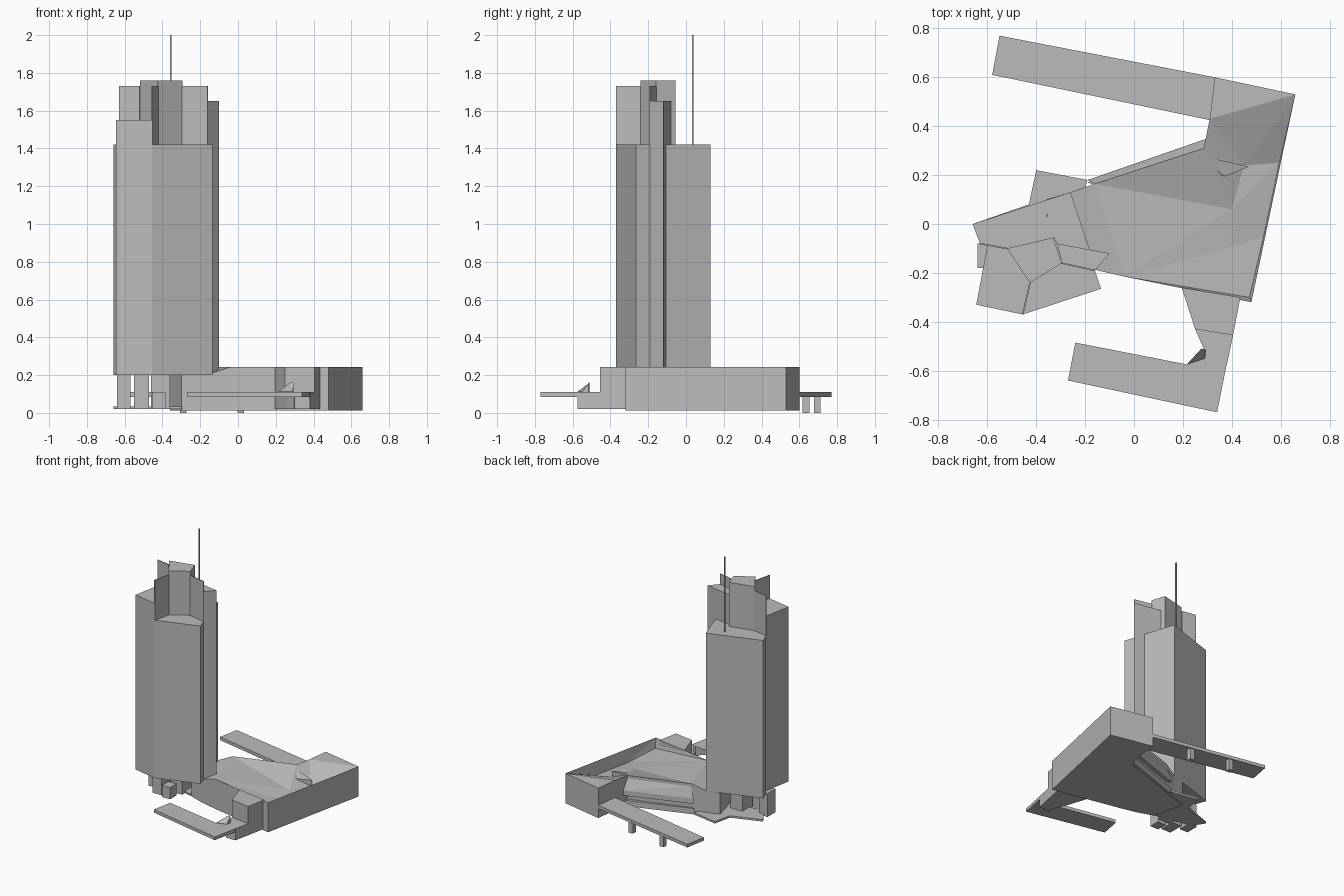
import bpy
import bmesh
from mathutils import Vector
from mathutils.geometry import delaunay_2d_cdt

default_cube = bpy.data.objects.get("Cube")
if default_cube:
    bpy.data.objects.remove(default_cube, do_unlink=True)

# One plain massing-model colour
grey = bpy.data.materials.new("plain_grey")
grey.use_nodes = True
colour = (0.5, 0.5, 0.5, 1)
grey.diffuse_color = colour
grey.node_tree.nodes["Principled BSDF"].inputs["Base Color"].default_value = colour


def prism(name, outline, bottom, top, dips=()):
    """Extrude an outline; points may carry their own top height, dips shape the roof."""
    rim = [(p[0], p[1], p[2] if len(p) > 2 else top) for p in outline]
    points = rim + list(dips)
    count = len(rim)
    flat, _, roof, origins, _, _ = delaunay_2d_cdt(
        [Vector(p[:2]) for p in points], [], [list(range(count))], 1, 1e-5)
    bm = bmesh.new()
    upper = [bm.verts.new((v.x, v.y, points[origins[i][0]][2])) for i, v in enumerate(flat)]
    lookup = {origin[0]: upper[i] for i, origin in enumerate(origins)}
    lower = [bm.verts.new((x, y, bottom)) for x, y, _ in rim]
    for face in roof:
        bm.faces.new([upper[i] for i in face])
    for i in range(count):
        j = (i + 1) % count
        bm.faces.new((lower[i], lower[j], lookup[j], lookup[i]))
    bm.faces.new(lower[::-1])
    bmesh.ops.recalc_face_normals(bm, faces=bm.faces)
    mesh = bpy.data.meshes.new(name)
    bm.to_mesh(mesh)
    bm.free()
    mesh.materials.append(grey)
    obj = bpy.data.objects.new(name, mesh)
    bpy.context.collection.objects.link(obj)
    return obj


def wall(name, start, end, bottom, top, thickness=0.006):
    """Thin upright screen between two plan points."""
    a, b = Vector(start), Vector(end)
    side = (b - a).orthogonal().normalized() * thickness / 2
    return prism(name, [a + side, b + side, b - side, a - side], bottom, top)


def box(name, x, y, half_x, half_y, bottom, top):
    return prism(name, [(x - half_x, y - half_y), (x + half_x, y - half_y),
                        (x + half_x, y + half_y), (x - half_x, y + half_y)], bottom, top)


# Plan corners shared by the tower parts
SOFFIT, SHOULDER = 0.2, 1.42
slab_west, slab_north, slab_east = (-0.66, 0), (-0.26, 0.13), (-0.18, -0.11)
bay_back, bay_west, prow = (-0.63, -0.08), (-0.645, -0.33), (-0.455, -0.37)
core_west, core_north = (-0.52, -0.1), (-0.33, -0.055)
core_east, core_south = (-0.295, -0.16), (-0.425, -0.24)
front_east, notch = (-0.135, -0.265), (-0.16, -0.19)
fin_tip, fin_back = (-0.1, -0.12), (-0.315, -0.08)

# Tower shafts
prism("rear_slab", [slab_west, bay_back, core_west, core_north, fin_back,
                    slab_east, slab_north], SOFFIT, SHOULDER)
prism("west_bay", [bay_back, (-0.6, -0.09), bay_west, prow, core_south, core_west],
      SOFFIT, 1.55)
prism("front_bay", [prow, front_east, notch, core_east, core_south], SOFFIT, SHOULDER)
prism("core_shaft", [core_west, core_south, core_east, core_north], SOFFIT, 1.76)
prism("east_fin", [fin_back, core_east, notch, fin_tip], SOFFIT, 1.65)

# Crown screens and mast
for name, start, end in (("west_screen", bay_back, core_west),
                         ("prow_screen", prow, core_south),
                         ("east_screen", core_east, notch)):
    wall(name, start, end, SHOULDER, 1.73)
box("mast", -0.355, 0.035, 0.004, 0.004, SHOULDER, 2)

# Open ground storey below the tower
prism("entrance_plate", [slab_west, (-0.6, -0.09), (-0.3, -0.15), (-0.19, 0.18),
                         (-0.4, 0.22), (-0.43, 0.08)], 0.02, 0.035)
box("west_pier", -0.605, -0.13, 0.035, 0.05, 0.02, SOFFIT)
box("middle_pier", -0.51, -0.2, 0.04, 0.06, 0.02, SOFFIT)
box("low_pier", -0.42, -0.24, 0.035, 0.04, 0.02, 0.11)
box("east_pier", -0.41, -0.1, 0.05, 0.07, 0.02, SOFFIT)

# Podium with sunken folded roof
RIM = 0.243
prism("podium", [(-0.36, 0.1, SOFFIT), (-0.26, 0.13, SOFFIT), (-0.16, 0.165), (0.285, 0.31),
                 (0.31, 0.43), (0.33, 0.6), (0.66, 0.53), (0.6, 0.25), (0.48, -0.32),
                 (-0.04, -0.215), (-0.17, -0.185, SOFFIT), (-0.3, -0.14, SOFFIT)],
      0.012, RIM,
      dips=[(0.45, 0.24, 0.16), (0.594, 0.25, 0.14), (0.4, 0.06, 0.17),
            (0.38, -0.1, 0.17), (0.472, -0.3, 0.17), (0.53, -0.05, 0.14)])

# Faceted skylight
prism("skylight", [(0.165, 0.17), (0.285, 0.215), (0.375, 0.195), (0.47, 0.235),
                   (0.27, 0.28, 0.23)], 0.16, 0.2)

# Sloping ledge along the north-west side
prism("north_ledge", [(-0.19, 0.18, 0.14), (-0.16, 0.165), (0.285, 0.31), (0.3, 0.35, 0.14)],
      0.1, 0.22)
prism("north_skirt", [(-0.19, 0.17), (-0.16, 0.16), (0.285, 0.31), (0.29, 0.335)], 0.015, 0.06)

# South annex stepping down to its canopy
prism("south_annex", [(0.195, -0.26), (0.25, -0.43), (0.405, -0.455), (0.435, -0.3)], 0.02, RIM)
prism("annex_step", [(0.25, -0.43), (0.29, -0.52), (0.3, -0.575), (0.38, -0.575),
                     (0.405, -0.455)], 0.02, 0.11)
prism("annex_brace", [(0.215, -0.575), (0.275, -0.51, 0.16), (0.295, -0.515, 0.16),
                      (0.29, -0.55)], 0.085, 0.112)

# Long flat canopies and their posts
prism("south_canopy", [(-0.27, -0.64), (0.34, -0.77), (0.38, -0.57), (0.3, -0.53),
                       (0.22, -0.575), (-0.24, -0.485)], 0.085, 0.11)
prism("north_canopy", [(-0.58, 0.61), (0.31, 0.425), (0.33, 0.6), (-0.55, 0.77)], 0.085, 0.11)
for x, y in ((0.015, 0.635), (-0.29, 0.695)):
    box("canopy_post", x, y, 0.018, 0.018, 0, 0.085)
